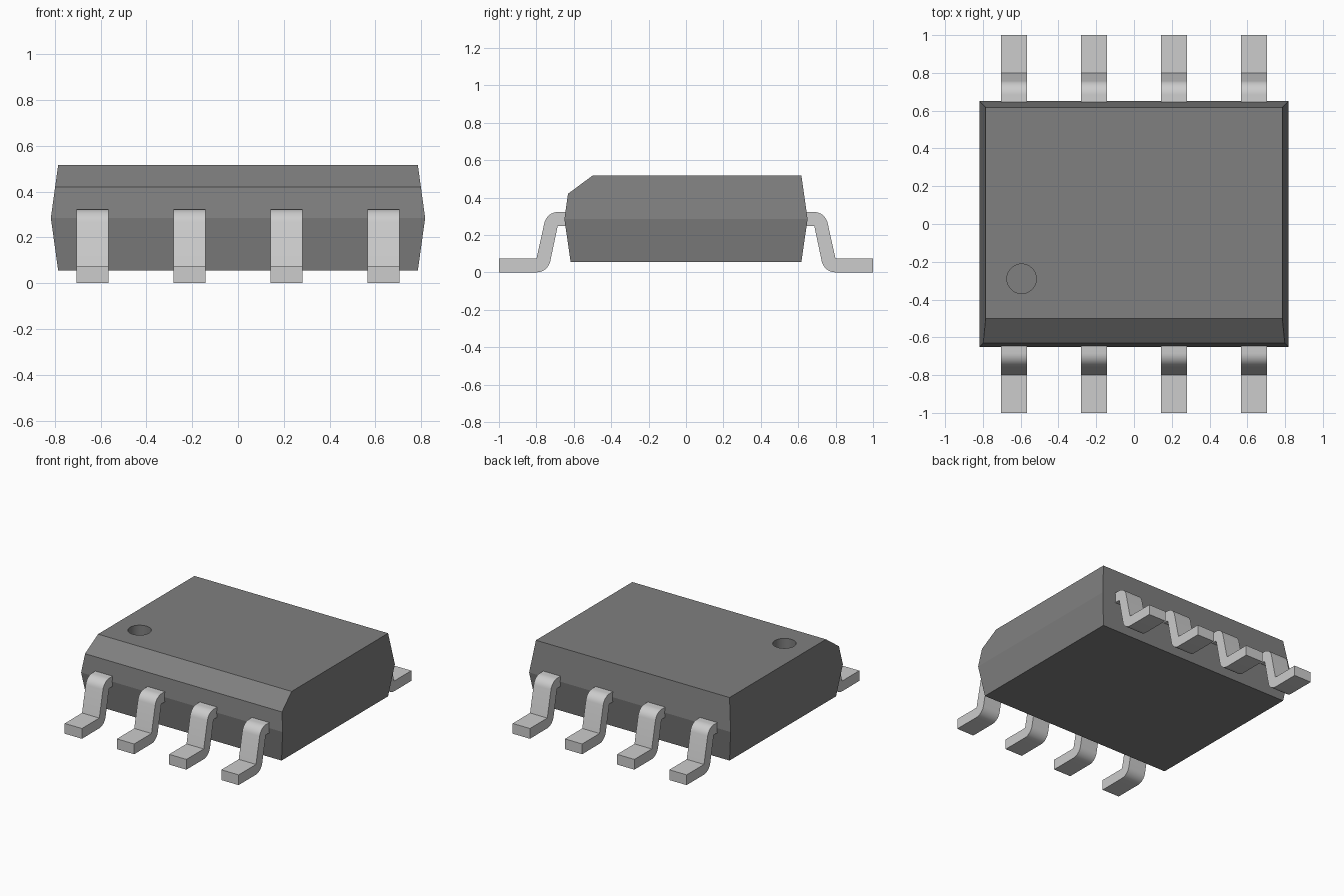
import bpy, bmesh, math
from mathutils import Vector

cube = bpy.data.objects.get("Cube")
if cube:
    bpy.data.objects.remove(cube, do_unlink=True)


def make_material(name, value):
    mat = bpy.data.materials.new(name)
    mat.use_nodes = True
    color = (value, value, value, 1)
    mat.diffuse_color = color
    mat.node_tree.nodes["Principled BSDF"].inputs["Base Color"].default_value = color
    return mat


def make_object(name, bm, mat):
    bmesh.ops.recalc_face_normals(bm, faces=bm.faces[:])
    mesh = bpy.data.meshes.new(name)
    bm.to_mesh(mesh)
    bm.free()
    mesh.materials.append(mat)
    obj = bpy.data.objects.new(name, mesh)
    bpy.context.collection.objects.link(obj)
    return obj


def activate(obj):
    bpy.ops.object.select_all(action='DESELECT')
    obj.select_set(True)
    bpy.context.view_layer.objects.active = obj


body_mat = make_material("dark grey plastic", 0.214)
metal_mat = make_material("light grey metal", 0.604)

# Body: three stacked rectangles, widest at the parting line
bm = bmesh.new()
rings = []
for hx, hy, z in ((0.785, 0.617, 0.055), (0.817, 0.65, 0.285), (0.785, 0.617, 0.517)):
    rings.append([bm.verts.new((sx * hx, sy * hy, z))
                  for sx, sy in ((-1, -1), (1, -1), (1, 1), (-1, 1))])
for low, high in zip(rings, rings[1:]):
    for i in range(4):
        j = (i + 1) % 4
        bm.faces.new((low[i], low[j], high[j], high[i]))
bm.faces.new(rings[0][::-1])
bm.faces.new(rings[-1])

# Chamfer along the upper front edge
start, end = Vector((0, -0.50, 0.517)), Vector((0, -0.631, 0.42))
normal = (end - start).cross(Vector((1, 0, 0))).normalized()
if normal.z < 0:
    normal.negate()
bmesh.ops.bisect_plane(bm, geom=bm.verts[:] + bm.edges[:] + bm.faces[:],
                       plane_co=start, plane_no=normal, clear_outer=True)
bmesh.ops.holes_fill(bm, edges=[e for e in bm.edges if e.is_boundary], sides=0)
body = make_object("body", bm, body_mat)

# Round recess marking the first pin
bpy.ops.mesh.primitive_cylinder_add(vertices=40, radius=0.078, depth=0.2,
                                    location=(-0.595, -0.29, 0.517))
cutter = bpy.context.object
cutter.name = "pin_mark_cutter"
cutter.hide_render = True
cutter.data.materials.append(body_mat)
cut = body.modifiers.new("pin mark", 'BOOLEAN')
cut.operation = 'DIFFERENCE'
cut.solver = 'EXACT'
cut.object = cutter
activate(body)
bpy.ops.object.modifier_apply(modifier=cut.name)
bpy.data.objects.remove(cutter, do_unlink=True)
activate(body)
bpy.ops.object.shade_smooth_by_angle(angle=math.radians(12))


def arc(cy, cz, radius, a0, a1, steps=8):
    return [(cy + radius * math.cos(math.radians(a0 + (a1 - a0) * i / steps)),
             cz + radius * math.sin(math.radians(a0 + (a1 - a0) * i / steps)))
            for i in range(steps + 1)]


# Gull-wing lead profile in (outward distance, height): rounded outside, sharp inside
T = 0.075
profile = [(0.60, 0.323)]
profile += arc(0.684, 0.323 - T, T, 90, 13)
profile += [(0.799, T), (1.0, T), (1.0, 0.0)]
profile += arc(0.799, T, T, 270, 193)
profile += [(0.686, 0.323 - T), (0.60, 0.323 - T)]


def lead(name, x, side, width=0.14):
    bm = bmesh.new()
    face = bm.faces.new([bm.verts.new((x - width / 2, side * y, z)) for y, z in profile])
    extruded = bmesh.ops.extrude_face_region(bm, geom=[face], use_keep_orig=True)
    moved = [g for g in extruded["geom"] if isinstance(g, bmesh.types.BMVert)]
    bmesh.ops.translate(bm, verts=moved, vec=(width, 0, 0))
    obj = make_object(name, bm, metal_mat)
    activate(obj)
    bpy.ops.object.shade_smooth_by_angle(angle=math.radians(30))


# Four leads on each long side
for side, label in ((-1, "front"), (1, "back")):
    for i in range(4):
        lead(f"{label}_lead_{i + 1}", (i - 1.5) * 0.4235, side)
